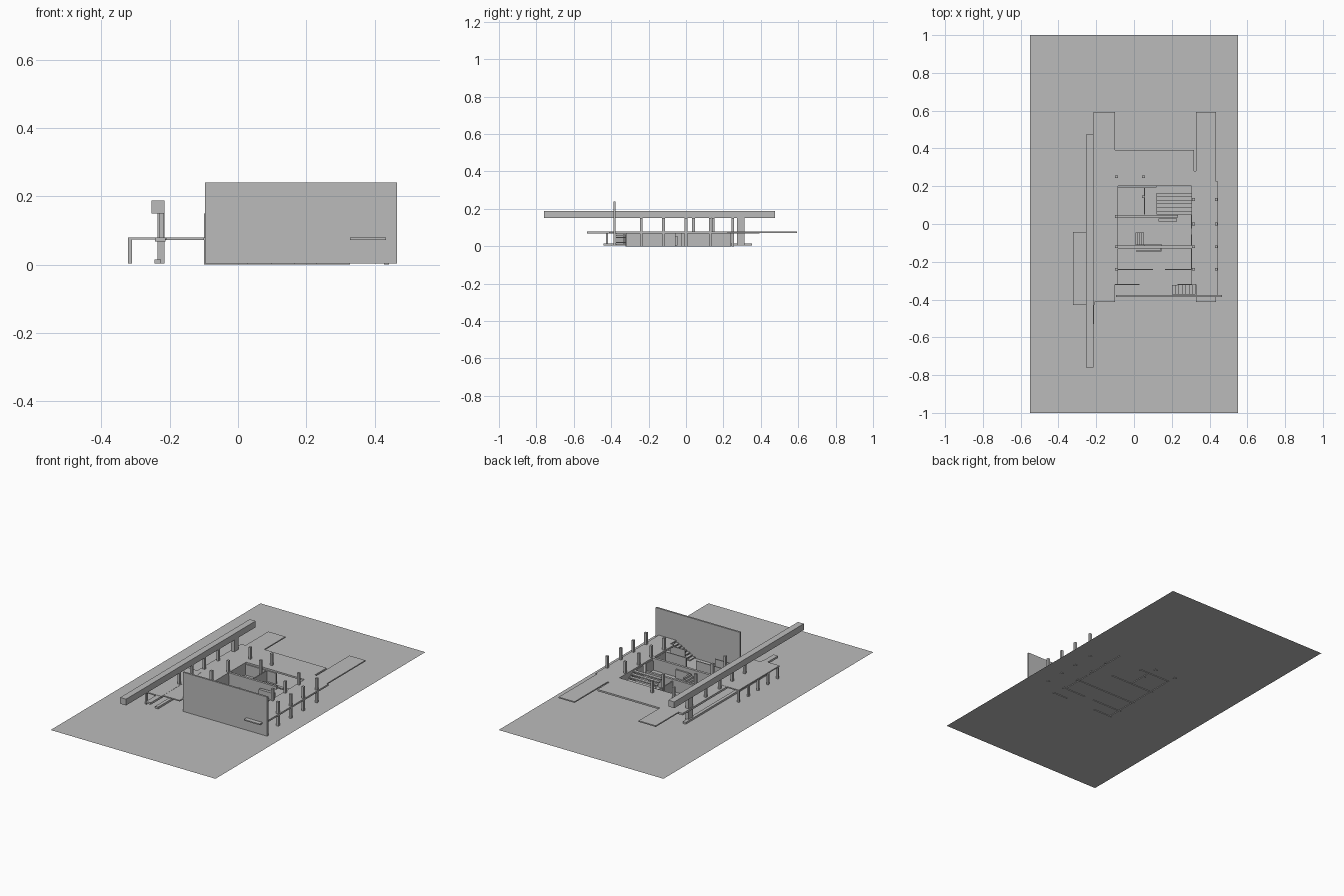
import bpy

grey = bpy.data.materials.new("concrete_grey")
grey.diffuse_color = (0.5, 0.5, 0.5, 1)


def mesh(name, verts, faces):
    me = bpy.data.meshes.new(name)
    me.from_pydata(verts, [], faces)
    me.materials.append(grey)
    ob = bpy.data.objects.new(name, me)
    bpy.context.collection.objects.link(ob)
    return ob


def box(name, x0, x1, y0, y1, z0, z1):
    v = [(x, y, z) for z in (z0, z1) for y in (y0, y1) for x in (x0, x1)]
    f = [(0, 2, 3, 1), (4, 5, 7, 6), (0, 1, 5, 4),
         (2, 6, 7, 3), (0, 4, 6, 2), (1, 3, 7, 5)]
    return mesh(name, v, f)


def post(name, x, y, z0, z1, w=0.014):
    return box(name, x - w / 2, x + w / 2, y - w / 2, y + w / 2, z0, z1)


G = 0.004              # ground level
S0, S1 = 0.069, 0.079  # terrace slab bottom and top

# Site
mesh("site_plane", [(-.55, -1, G), (.55, -1, G), (.55, 1, G), (-.55, 1, G)], [(0, 1, 2, 3)])

# Tall front screen wall
box("front_screen_wall", -.096, .466, -.387, -.376, G, .24)

# Long raised beam with its pier, lower beam and curb
box("long_beam", -.254, -.215, -.76, .475, .15, .188)
box("beam_pier", -.236, -.215, .272, .312, G, .15)
box("lower_beam", -.243, -.212, -.53, .378, .067, .079)
box("curb", -.245, -.225, -.44, .352, G, .015)
for y in (-.24, -.12, .0, .13):
    post("beam_post", -.224, y, S1, .15)

# Side canopy on posts
box("canopy", -.323, -.21, -.43, -.042, .073, .08)
for i in range(5):
    post("canopy_post", -.316, -.422 + i * .093, G, .074, .012)

# Terrace slab surrounding the open court
box("terrace_left_arm", -.214, -.1, -.413, .594, S0 + .003, S1)
box("terrace_right_arm", .328, .434, -.413, .594, S0 + .003, S1)
box("terrace_right_edge", .434, .445, -.376, .225, S0, S1)
box("terrace_back", -.1, .317, .2, .392, S0, S1)
box("terrace_joint", .317, .328, -.32, .28, S0, S1)
box("court_left_edge", -.1, -.086, -.32, .2, S0, S1)
box("court_right_edge", .304, .317, -.32, .2, S0, S1)

# Columns rising above the terrace
for x, ys in ((.435, (-.24, -.12, 0, .13)), (.315, (-.24, -.12, 0, .13)),
              (-.093, (-.24, -.12, .04, .25)), (.05, (.145, .25))):
    for y in ys:
        post("column", x, y, 0, .15)

# Cross beams over the court
box("court_beam_back", -.1, .232, .034, .048, .062, S1)
box("court_beam_front", -.1, .325, -.129, -.114, .062, S1)

# Ground floor walls: (x0, x1, y0, y1)
for w in ((-.092, -.086, -.32, .2), (-.086, .12, .193, .2),
          (.302, .308, -.24, -.055), (.302, .308, -.025, .06),
          (-.086, .1, -.243, -.237), (.165, .305, -.243, -.237),
          (-.1, .03, -.323, -.317), (.23, .328, -.323, -.317),
          (.052, .058, .05, .195), (.304, .31, .06, .24),
          (-.086, .2, .038, .044), (-.086, .3, -.125, -.119)):
    box("ground_floor_wall", *w, 0, S0)
box("counter", .13, .228, .012, .03, G, .045)
box("service_block_wall", .01, .145, -.145, -.14, G, .055)
box("service_block_side", .14, .145, -.14, -.105, G, .055)
box("service_block_top", .055, .145, -.114, -.105, G, .055)

# Main stair rising towards the court beam
for i in range(6):
    y = .165 - i * .019
    box("stair_tread", .12, .308, y - .019, y, .008 + i * .011, .015 + i * .011)

# Small inner stair
for i in range(4):
    box("inner_stair_tread", .008 + i * .011, .019 + i * .011, -.112, -.045, G, .018 + i * .012)

# Narrow stair beside the screen wall
for i in range(7):
    x = .2 + i * .018
    box("side_stair_tread", x, x + .018, -.374, -.324, .008 + i * .009, .014 + i * .009)
